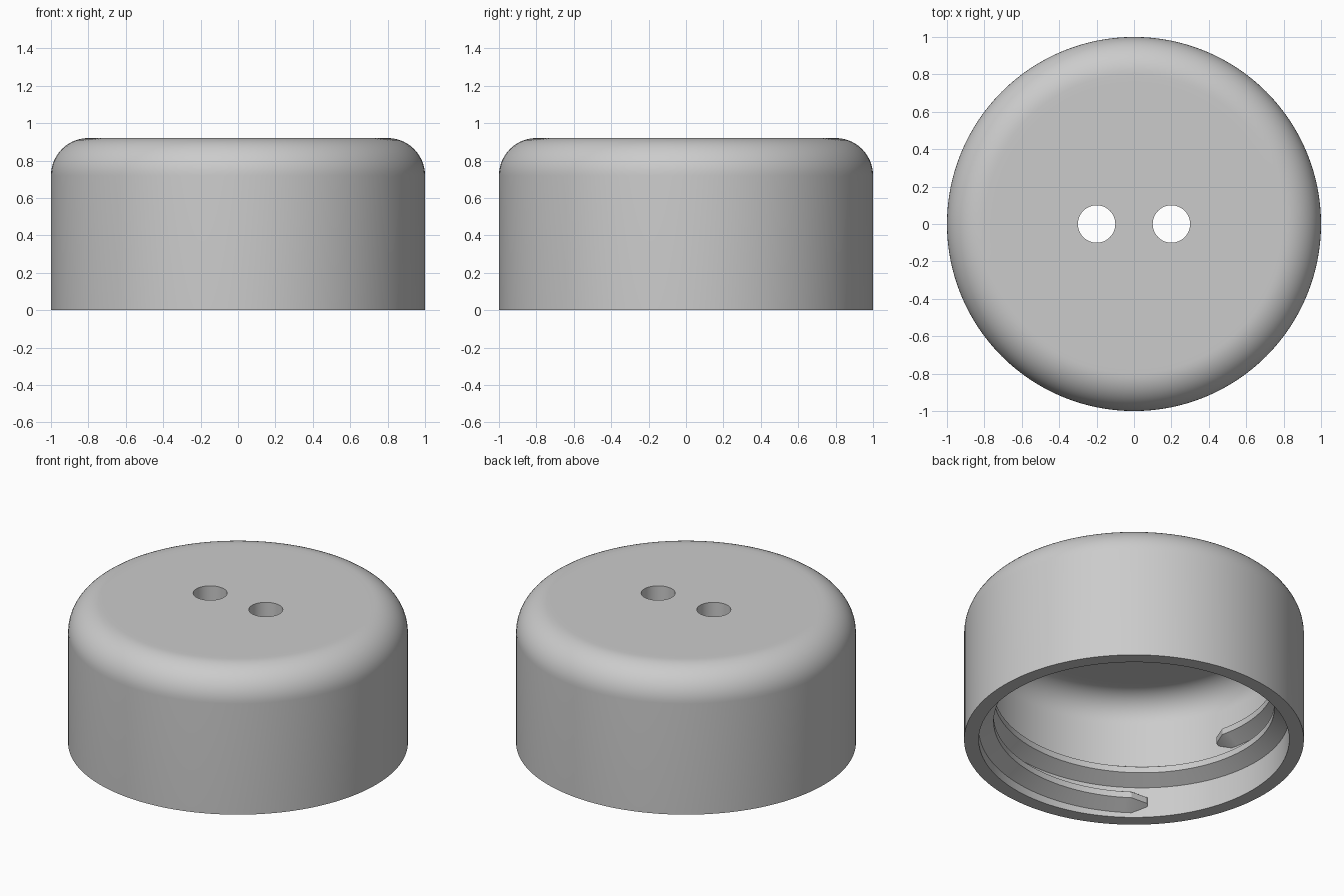
import bpy
import bmesh
from math import sin, cos, pi, radians

SEGMENTS = 128
HEIGHT, OUTER, INNER, CEILING = 0.92, 1.0, 0.914, 0.80

if "Cube" in bpy.data.objects:
    bpy.data.objects.remove(bpy.data.objects["Cube"], do_unlink=True)

grey = bpy.data.materials.new("grey plastic")
grey.use_nodes = True
grey.diffuse_color = (0.6, 0.6, 0.6, 1)
grey.node_tree.nodes["Principled BSDF"].inputs["Base Color"].default_value = (0.6, 0.6, 0.6, 1)


def make_object(name, bm):
    bmesh.ops.recalc_face_normals(bm, faces=bm.faces)
    mesh = bpy.data.meshes.new(name)
    bm.to_mesh(mesh)
    bm.free()
    mesh.materials.append(grey)
    obj = bpy.data.objects.new(name, mesh)
    bpy.context.collection.objects.link(obj)
    return obj


def activate(obj):
    bpy.ops.object.select_all(action='DESELECT')
    obj.select_set(True)
    bpy.context.view_layer.objects.active = obj


def fillet(radius, top, size, steps=14):
    """Quarter round from the wall up to a flat face."""
    arc = [i / steps * pi / 2 for i in range(steps + 1)]
    return [(radius - size + size * cos(a), top - size + size * sin(a)) for a in arc]


# Cap shell: lathed profile, closed by a flat disc above and below the top plate
outside = [(OUTER, 0)] + fillet(OUTER, HEIGHT, 0.2) + [(0.76, HEIGHT)]
inside = [(INNER, 0)] + fillet(INNER, CEILING, 0.17) + [(0.70, CEILING)]
profile = outside[::-1] + inside
bm = bmesh.new()
rings = []
for r, z in profile:
    rings.append([bm.verts.new((r * cos(2 * pi * i / SEGMENTS), r * sin(2 * pi * i / SEGMENTS), z))
                  for i in range(SEGMENTS)])
for low, high in zip(rings, rings[1:]):
    for i in range(SEGMENTS):
        j = (i + 1) % SEGMENTS
        bm.faces.new((low[i], low[j], high[j], high[i]))
bm.faces.new(rings[0])
bm.faces.new(rings[-1])
cap = make_object("cap_shell", bm)

# Two round holes through the top
for x in (-0.2, 0.2):
    bpy.ops.mesh.primitive_cylinder_add(vertices=48, radius=0.1, depth=0.5, location=(x, 0, 0.86))
    cutter = bpy.context.object
    cutter.name = "hole_cutter"
    cutter.hide_render = True
    cutter.data.materials.append(grey)
    cut = cap.modifiers.new("hole", 'BOOLEAN')
    cut.operation = 'DIFFERENCE'
    cut.solver = 'EXACT'
    cut.object = cutter
    activate(cap)
    bpy.ops.object.modifier_apply(modifier=cut.name)
    bpy.data.objects.remove(cutter, do_unlink=True)

# Internal screw thread: trapezoid swept along a rising helix, tapered at both ends
START, END, TAPER = 225, 917, 6
START_Z, PITCH, DEPTH = 0.10, 0.171, 0.088
ROOT_HALF, CREST_HALF = 0.072, 0.02
angles = [START] + [START + TAPER + k * (END - START - 2 * TAPER) / 240 for k in range(241)] + [END]
bm = bmesh.new()
sections = []
for angle in angles:
    tip = angle in (START, END)
    depth = DEPTH * (0.25 if tip else 1)
    half = ROOT_HALF * (0.4 if tip else 1)
    z = START_Z + PITCH * (angle - START) / 360
    a = radians(angle)
    shape = [(INNER + 0.012, -half), (INNER, -half), (INNER - depth, -CREST_HALF),
             (INNER - depth, CREST_HALF), (INNER, half), (INNER + 0.012, half)]
    sections.append([bm.verts.new((r * cos(a), r * sin(a), z + dz)) for r, dz in shape])
for first, second in zip(sections, sections[1:]):
    for i in range(len(first)):
        j = (i + 1) % len(first)
        bm.faces.new((first[i], first[j], second[j], second[i]))
bm.faces.new(sections[0])
bm.faces.new(sections[-1])
thread = make_object("screw_thread", bm)

for obj in (cap, thread):
    activate(obj)
    bpy.ops.object.shade_smooth_by_angle(angle=radians(25))
